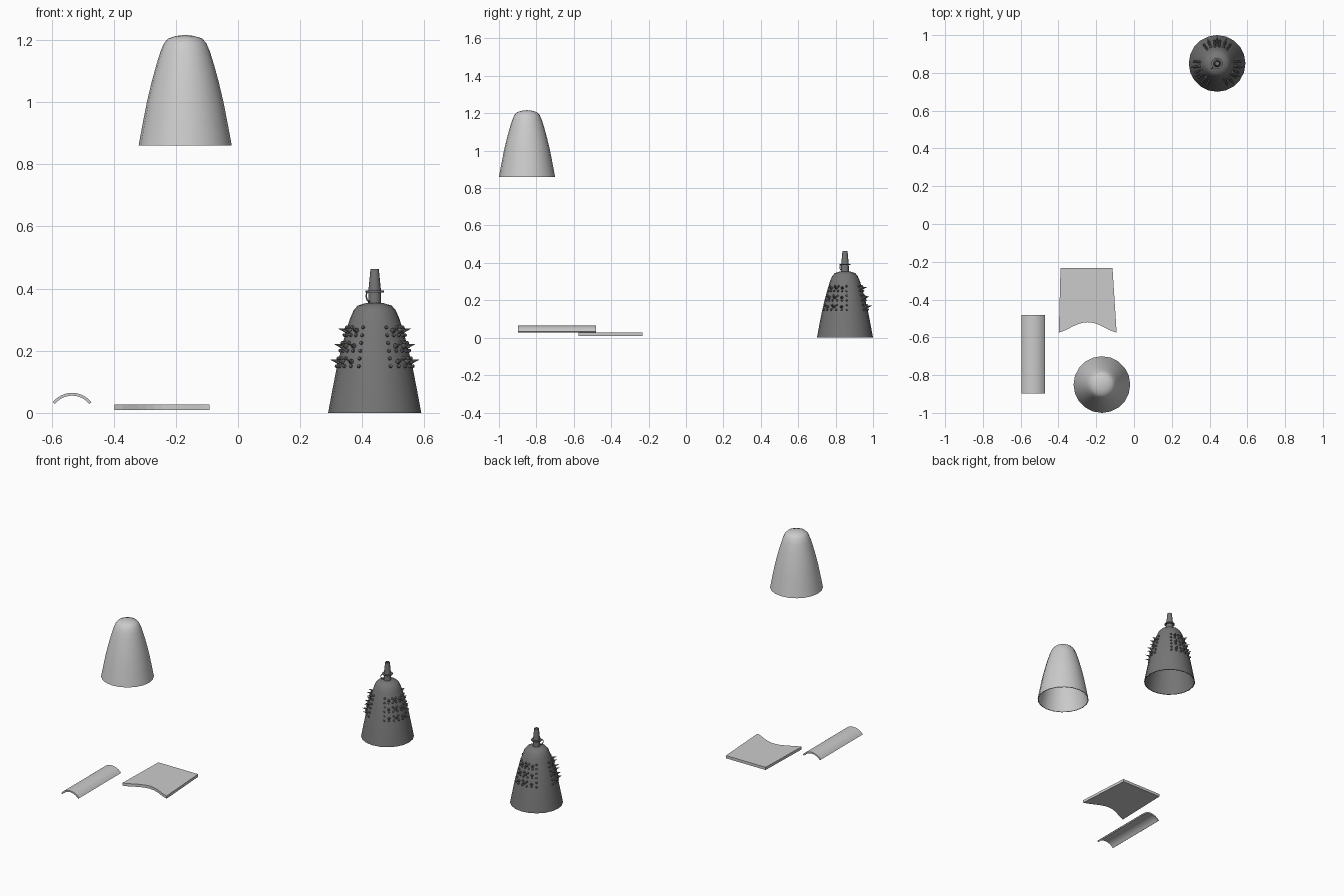
import bpy, bmesh
from math import sin, cos, radians, pi
from mathutils import Vector

if "Cube" in bpy.data.objects:
    bpy.data.objects.remove(bpy.data.objects["Cube"])

DARK = bpy.data.materials.new("dark_grey")
DARK.diffuse_color = (0.18, 0.18, 0.18, 1)
DARK.use_nodes = True
DARK.node_tree.nodes["Principled BSDF"].inputs["Base Color"].default_value = DARK.diffuse_color

PROFILE = [(0.15, 0), (0.137, 0.07), (0.123, 0.142), (0.108, 0.205), (0.093, 0.26),
           (0.080, 0.302), (0.068, 0.33), (0.055, 0.345), (0.03, 0.353), (0, 0.357)]


def make_object(name, bm, mat=None, smooth=True):
    bmesh.ops.recalc_face_normals(bm, faces=bm.faces)
    me = bpy.data.meshes.new(name)
    bm.to_mesh(me)
    bm.free()
    ob = bpy.data.objects.new(name, me)
    bpy.context.collection.objects.link(ob)
    if mat:
        me.materials.append(mat)
    if smooth:
        bpy.ops.object.select_all(action='DESELECT')
        ob.select_set(True)
        bpy.context.view_layer.objects.active = ob
        bpy.ops.object.shade_smooth_by_angle(angle=radians(35))
    return ob


def lathe(name, profile, centre, mat=None, segs=20):
    bm = bmesh.new()
    verts = [bm.verts.new((r, 0, z)) for r, z in profile]
    edges = [bm.edges.new(p) for p in zip(verts, verts[1:])]
    bmesh.ops.spin(bm, geom=verts + edges, cent=(0, 0, 0), axis=(0, 0, 1),
                   angle=2 * pi, steps=segs)
    bmesh.ops.remove_doubles(bm, verts=bm.verts, dist=1e-5)
    ob = make_object(name, bm, mat)
    ob.location = centre
    return ob


def extrude_outline(name, pts, vec, smooth=False):
    bm = bmesh.new()
    face = bm.faces.new([bm.verts.new(p) for p in pts])
    new = bmesh.ops.extrude_face_region(bm, geom=[face])["geom"]
    moved = [v for v in new if isinstance(v, bmesh.types.BMVert)]
    bmesh.ops.translate(bm, verts=moved, vec=vec)
    return make_object(name, bm, smooth=smooth)


def body_radius(z):
    for (r0, z0), (r1, z1) in zip(PROFILE, PROFILE[1:]):
        if z0 <= z <= z1:
            return r0 + (r1 - r0) * (z - z0) / (z1 - z0)


# two thin hollow shells with the same profile
SHELL = [(max(r - 0.004, 0), max(z - 0.004, 0)) for r, z in PROFILE][::-1]
full = PROFILE[::-1] + SHELL[::-1]
lathe("plain_shell", full, (-0.17, -0.85, 0.86))
C = Vector((0.44, 0.85, 0))
lathe("studded_shell", full, C, DARK)

# neck, flange and tapered nozzle
lathe("nozzle", [(0.012, 0.35), (0.021, 0.35), (0.02, 0.39), (0.02, 0.396),
                 (0.0135, 0.463), (0.009, 0.463), (0.009, 0.36)], C, DARK)
lathe("flange", [(0.019, 0.388), (0.030, 0.388), (0.030, 0.394),
                 (0.019, 0.394), (0.019, 0.388)], C, DARK)

# small hook hanging beside the neck
cu = bpy.data.curves.new("hook", 'CURVE')
cu.dimensions = '3D'
cu.bevel_depth = 0.0025
cu.bevel_resolution = 1
cu.use_fill_caps = True
sp = cu.splines.new('POLY')
path = [(0.027, 0.392), (0.036, 0.388), (0.039, 0.375), (0.034, 0.363), (0.024, 0.358)]
sp.points.add(len(path) - 1)
for p, (r, z) in zip(sp.points, path):
    p.co = (-r * cos(pi / 4), -r * sin(pi / 4), z, 1)
hook = bpy.data.objects.new("hook", cu)
hook.location = C
cu.materials.append(DARK)
bpy.context.collection.objects.link(hook)


# three patches of studs and long spikes around the shell
def add_stud(bm, ang, z, rings):
    out = Vector((cos(ang), sin(ang), 0.22)).normalized()
    base = Vector((body_radius(z) * cos(ang), body_radius(z) * sin(ang), z))
    rot = out.to_track_quat('Z', 'Y')
    loops = []
    for r, h in rings:
        loops.append([bm.verts.new(base + rot @ Vector((r * cos(k * pi / 4), r * sin(k * pi / 4), h)))
                      for k in range(8)])
    for a, b in zip(loops, loops[1:]):
        for k in range(8):
            bm.faces.new((a[k], a[(k + 1) % 8], b[(k + 1) % 8], b[k]))
    bm.faces.new(loops[-1])


SMALL = [(0.006, -0.003), (0.006, 0.002), (0.0045, 0.006), (0.0015, 0.008)]
SPIKE = [(0.008, -0.003), (0.008, 0.004), (0.005, 0.010), (0.002, 0.021), (0.0006, 0.027)]
for i, mid in enumerate((90, 210, 330)):
    bm = bmesh.new()
    for row in range(6):
        z = 0.15 + 0.025 * row
        for col in range(6):
            if row % 2 == 0 or col in (0, 2, 3, 5):
                add_stud(bm, radians(mid - 35 + 14 * col), z, SMALL)
    for z in (0.165, 0.215, 0.265):
        for d in (-21, 0, 21):
            add_stud(bm, radians(mid + d), z, SPIKE)
    make_object(f"stud_patch_{i + 1}", bm, DARK).location = C

# flat plate with an arched front edge
plate = [(-0.389, -0.232), (-0.114, -0.232), (-0.092, -0.575)]
for k in range(1, 12):
    t = k / 12
    bump = 0.055 * sin(pi * t) ** 1.4
    plate.append((-0.092 - 0.306 * t, -0.575 + bump))
plate.append((-0.398, -0.575))
extrude_outline("flat_plate", [(x, y, 0.01) for x, y in plate], (0, 0, 0.017))

# curved strip
arc = [radians(-52 + 104 * k / 12) for k in range(13)]
pts = [(0.079, a) for a in arc] + [(0.070, a) for a in reversed(arc)]
extrude_outline("curved_strip", [(-0.534 + r * sin(a), -0.897, -0.0145 + r * cos(a)) for r, a in pts],
                (0, 0.415, 0), smooth=True)
